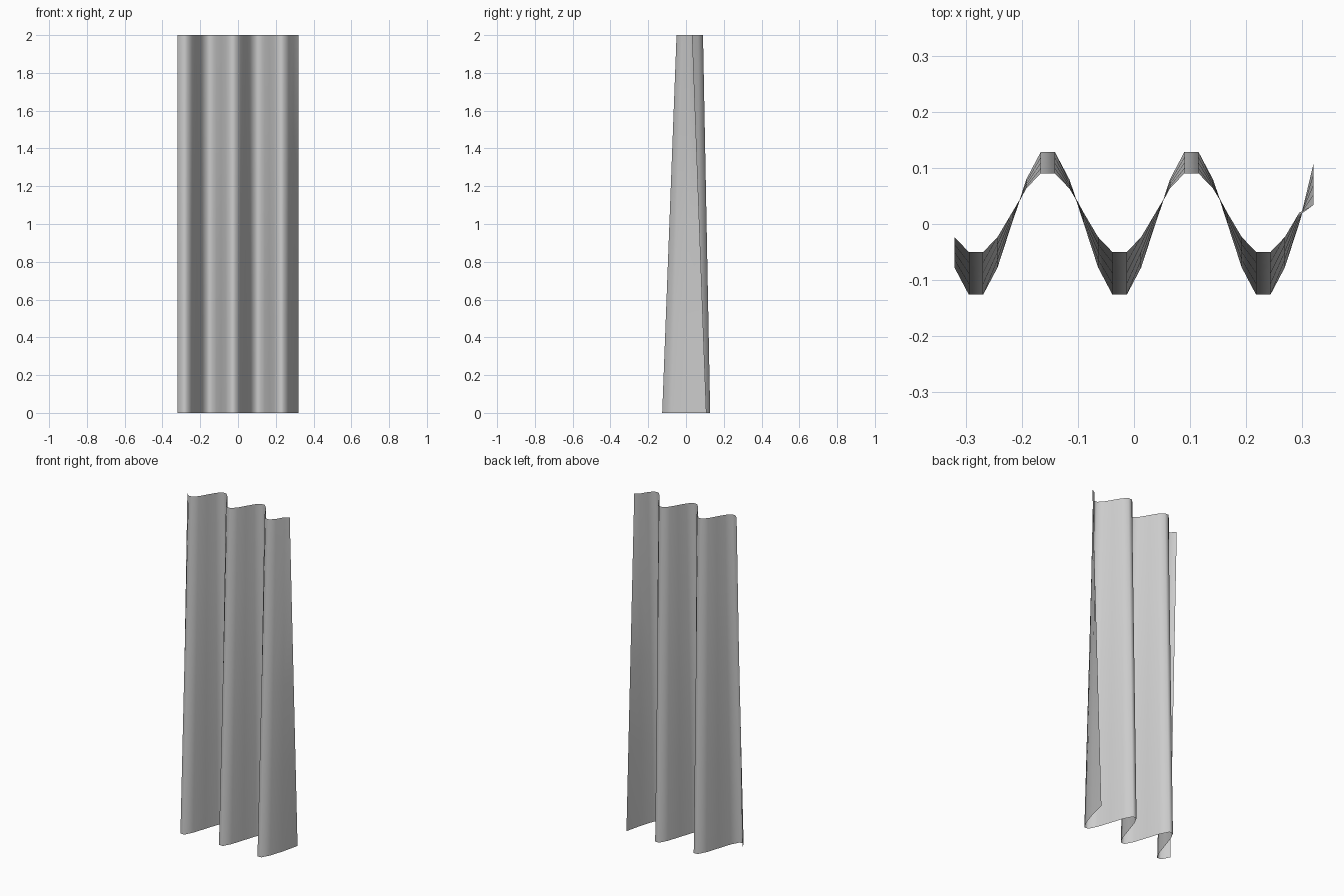
import bpy, math

if "Cube" in bpy.data.objects:
    bpy.data.objects.remove(bpy.data.objects["Cube"])

COLS, ROWS = 25, 4
WIDTH, HEIGHT = 0.64, 2.0


def fold(i, centre, amp):
    # pleat wave: ten columns per fold, trough at column 1.5
    return centre - amp * math.cos(2 * math.pi * (i - 1.5) / 10)


# Curtain sheet: deep folds at the hem, gathered tighter at the top
verts, faces = [], []
for r in range(ROWS + 1):
    t = r / ROWS
    for i in range(COLS + 1):
        low, high = fold(i, 0.001, 0.1335), fold(i, 0.02, 0.0736)
        if i == COLS:  # free right edge flares differently
            low, high = 0.108, 0.034
        verts.append((-WIDTH / 2 + WIDTH * i / COLS, low + (high - low) * t, HEIGHT * t))

n = COLS + 1
for r in range(ROWS):
    for i in range(COLS):
        a = r * n + i
        faces.append((a, a + 1, a + n + 1, a + n))

mesh = bpy.data.meshes.new("curtain")
mesh.from_pydata(verts, [], faces)
curtain = bpy.data.objects.new("curtain", mesh)
bpy.context.collection.objects.link(curtain)

# Smooth cloth shading
mesh.shade_smooth()
